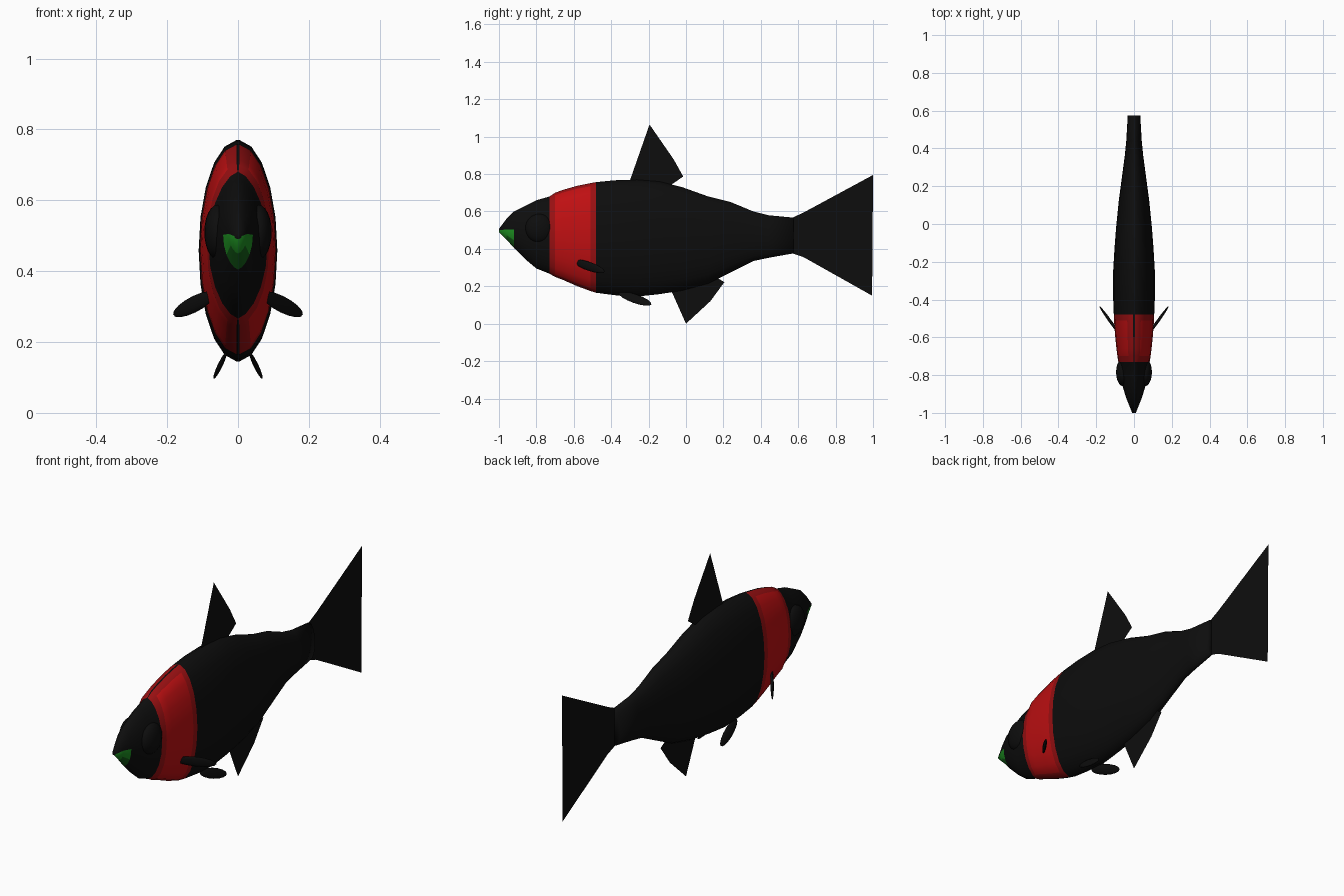
import bpy, bmesh, math
from mathutils import Vector, Matrix

if "Cube" in bpy.data.objects:
    bpy.data.objects.remove(bpy.data.objects["Cube"])


def material(name, rgb):
    m = bpy.data.materials.new(name)
    m.diffuse_color = (*rgb, 1)
    m.use_nodes = True
    m.node_tree.nodes["Principled BSDF"].inputs["Base Color"].default_value = m.diffuse_color
    return m


BLACK = material("black", (0.004, 0.004, 0.004))
RED = material("bright_red", (0.52, 0.005, 0.006))
DARK_RED = material("dark_red", (0.32, 0.005, 0.006))
GREEN = material("bright_green", (0.012, 0.27, 0.015))
DARK_GREEN = material("dark_green", (0.006, 0.10, 0.008))


def make_object(name, bm, mats, smooth=True):
    me = bpy.data.meshes.new(name)
    for f in bm.faces:
        f.smooth = smooth
    bm.to_mesh(me)
    bm.free()
    for m in mats:
        me.materials.append(m)
    ob = bpy.data.objects.new(name, me)
    bpy.context.collection.objects.link(ob)
    return ob


# Body: lofted rings (y, half width, top z, bottom z)
rings = [
    (-1.0, 0.010, 0.507, 0.49), (-0.96, 0.026, 0.56, 0.45),
    (-0.92, 0.042, 0.60, 0.405), (-0.86, 0.060, 0.63, 0.345),
    (-0.80, 0.072, 0.66, 0.295), (-0.73, 0.083, 0.68, 0.267),
    (-0.70, 0.088, 0.70, 0.25), (-0.66, 0.093, 0.715, 0.235),
    (-0.58, 0.101, 0.738, 0.20), (-0.51, 0.106, 0.752, 0.174),
    (-0.48, 0.107, 0.757, 0.165), (-0.38, 0.111, 0.767, 0.152),
    (-0.26, 0.111, 0.77, 0.145), (-0.14, 0.104, 0.76, 0.158),
    (-0.02, 0.095, 0.73, 0.177), (0.12, 0.081, 0.68, 0.215),
    (0.24, 0.065, 0.65, 0.275), (0.36, 0.049, 0.60, 0.335),
    (0.44, 0.041, 0.58, 0.352), (0.575, 0.033, 0.567, 0.376),
]
EPS, HALF = 0.04, 10
half = [EPS + (math.pi - 2 * EPS) * i / HALF for i in range(HALF + 1)]
angles = half + [a + math.pi for a in half]

bm = bmesh.new()
loops = []
for y, w, top, bot in rings:
    mid, h = (top + bot) / 2, (top - bot) / 2
    p = 1.25 if y < -0.7 else 1.0
    loops.append([bm.verts.new((
        math.copysign(w * abs(math.sin(a)) ** p, math.sin(a)),
        y, mid + h * math.cos(a))) for a in angles])
n = len(angles)
for r in range(len(rings) - 1):
    y = (rings[r][0] + rings[r + 1][0]) / 2
    for i in range(n):
        j = (i + 1) % n
        f = bm.faces.new((loops[r][i], loops[r][j], loops[r + 1][j], loops[r + 1][i]))
        seam = i in (HALF, n - 1)
        side = i % (HALF + 1)
        z = f.calc_center_median().z
        if -0.73 < y < -0.48 and not seam:          # red collar, brighter inside
            inner = -0.70 < y < -0.51 and 1 <= side <= HALF - 2
            f.material_index = 1 if inner else 2
        elif y < -0.92 and z < 0.50:                # green mouth
            f.material_index = 3 if z > 0.46 else 4
bm.faces.new(loops[0])
bm.faces.new(loops[-1])
bmesh.ops.recalc_face_normals(bm, faces=bm.faces)
make_object("body", bm, [BLACK, RED, DARK_RED, GREEN, DARK_GREEN])


# Flat fins lying in the centre plane, outlined as (y, z)
def flat_fin(name, outline):
    bm = bmesh.new()
    bm.faces.new([bm.verts.new((0, y, z)) for y, z in outline])
    bmesh.ops.triangulate(bm, faces=bm.faces)
    make_object(name, bm, [BLACK], False)


flat_fin("dorsal_fin", [(-0.30, 0.765), (-0.195, 1.065), (-0.065, 0.877),
                        (-0.015, 0.787), (-0.09, 0.735)])
flat_fin("anal_fin", [(-0.08, 0.18), (0.0, 0.0), (0.13, 0.12),
                      (0.205, 0.222), (0.15, 0.255), (0.10, 0.23)])
flat_fin("tail_fin", [(0.57, 0.567), (0.63, 0.595), (1.0, 0.795), (0.905, 0.645),
                      (0.74, 0.475), (0.89, 0.29), (0.995, 0.15),
                      (0.63, 0.355), (0.57, 0.376)])


# Rounded parts: spheres stretched along three axes, on both sides
def blob(name, centre, axes, segs, rows):
    for tag, s in (("right", 1), ("left", -1)):
        bm = bmesh.new()
        bmesh.ops.create_uvsphere(bm, u_segments=segs, v_segments=rows, radius=1)
        m = Matrix([axes[0], axes[1], axes[2]]).transposed().to_4x4()
        bm.transform(Matrix.Diagonal((s, 1, 1, 1)) @ Matrix.Translation(centre) @ m)
        bmesh.ops.recalc_face_normals(bm, faces=bm.faces)
        make_object(f"{tag}_{name}", bm, [BLACK])


def leaf(name, root, tip, up, width, thick):
    root, tip, up = Vector(root), Vector(tip), Vector(up)
    along = (tip - root) / 2
    flat = along.cross(up).normalized()
    wide = flat.cross(along).normalized()
    blob(name, (root + tip) / 2, (flat * thick, wide * width, along), 12, 8)


blob("eye", Vector((0.058, -0.785, 0.51)),
     (Vector((0.037, 0, 0)), Vector((0, 0.074, 0)), Vector((0, 0, 0.077))), 20, 12)
leaf("pectoral_fin", (0.065, -0.60, 0.335), (0.183, -0.435, 0.278), (0, 0, 1), 0.024, 0.008)
leaf("pelvic_fin", (0.035, -0.36, 0.165), (0.066, -0.185, 0.103), (-0.4, 0, 0.9), 0.026, 0.007)
